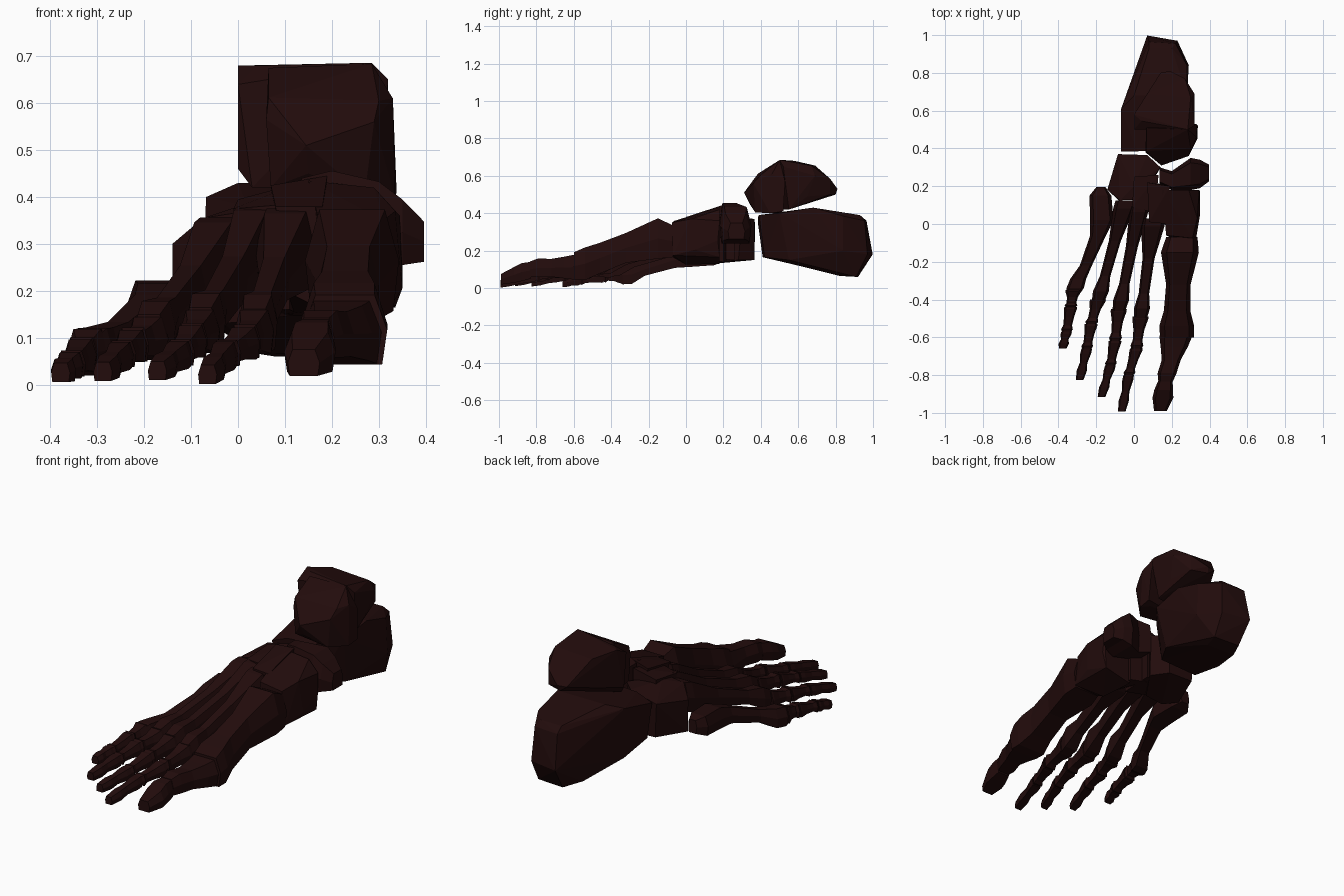
import bpy, bmesh
from mathutils import Vector

cube = bpy.data.objects.get("Cube")
if cube:
    bpy.data.objects.remove(cube, do_unlink=True)

# Single dark bone colour
bone = bpy.data.materials.new("dark_brown_bone")
bone.use_nodes = True
colour = (0.016, 0.0035, 0.0035, 1)
bone.diffuse_color = colour
bsdf = bone.node_tree.nodes["Principled BSDF"]
bsdf.inputs["Base Color"].default_value = colour
bsdf.inputs["Roughness"].default_value = 0.9


def finish(name, bm):
    bmesh.ops.recalc_face_normals(bm, faces=bm.faces)
    mesh = bpy.data.meshes.new(name)
    bm.to_mesh(mesh)
    bm.free()
    mesh.materials.append(bone)
    obj = bpy.data.objects.new(name, mesh)
    bpy.context.collection.objects.link(obj)


def hull(name, points):
    """Faceted block wrapped around a few corner points."""
    bm = bmesh.new()
    for p in points:
        bm.verts.new(p)
    bmesh.ops.convex_hull(bm, input=bm.verts)
    loose = [v for v in bm.verts if not v.link_faces]
    bmesh.ops.delete(bm, geom=loose, context='VERTS')
    bmesh.ops.dissolve_limit(bm, angle_limit=0.06, verts=bm.verts, edges=bm.edges)
    finish(name, bm)


SECTION = [(1, 0), (0.7, 1), (-0.7, 1), (-1, 0), (-0.88, -1), (0.88, -1)]


def loft(name, rings, across=False):
    """Six-sided bone through rings of (x, y, z, half width, half height)."""
    bm = bmesh.new()
    loops = []
    for x, y, z, w, h in rings:
        side = Vector((0, w, 0)) if across else Vector((w, 0, 0))
        loops.append([bm.verts.new(Vector((x, y, z)) + side * a + Vector((0, 0, h * b)))
                      for a, b in SECTION])
    for r0, r1 in zip(loops, loops[1:]):
        for i in range(6):
            j = (i + 1) % 6
            bm.faces.new((r0[i], r0[j], r1[j], r1[i]))
    bm.faces.new(loops[0])
    bm.faces.new(loops[-1])
    finish(name, bm)


def long_bone(name, a, b, size_a, size_b, waist):
    """Bone with flared ends and a narrow shaft; a is the rear end."""
    a, b = Vector(a), Vector(b)
    (wa, ha), (wb, hb) = size_a, size_b
    w, h = min(wa, wb) * waist, min(ha, hb) * waist
    spec = [(0, wa, ha * .95), (.08, wa, ha), (.4, w * 1.15, h * 1.2),
            (.75, w, h), (.9, wb, hb), (1, wb * .8, hb * .8)]
    loft(name, [(*a.lerp(b, t), ww, hh) for t, ww, hh in spec])


# Heel bone
hull("heel_bone", [
    (-.07, .385, .345), (.02, .385, .38), (.18, .39, .39), (-.06, .41, .165),
    (.17, .42, .165), (-.068, .61, .40), (-.055, .60, .13), (.27, .5, .40),
    (.25, .55, .15), (0, .68, .43), (.28, .68, .43), (.28, .84, .385),
    (.29, .84, .2), (.03, .82, .068), (.2, .82, .065), (.08, .92, .06),
    (.23, .91, .06), (.07, .998, .18), (.23, .97, .18), (.08, .965, .36),
    (.22, .955, .36), (.08, .93, .39), (.2, .93, .39)])

# Ankle bone: domed body and forward head
hull("ankle_body", [
    (0, .58, .68), (.285, .50, .686), (.04, .545, .68), (0, .50, .64),
    (.07, .69, .655), (.3, .67, .655), (.32, .69, .60), (.14, .80, .53),
    (.19, .81, .53), (.27, .77, .585), (.18, .80, .50), (.27, .77, .50),
    (.32, .52, .65), (0, .52, .46), (.03, .50, .42), (.3, .55, .42),
    (.06, .65, .49), (.3, .65, .49)])
hull("ankle_head", [
    (.06, .38, .565), (.065, .385, .612), (.145, .31, .51), (.29, .36, .56),
    (.30, .40, .605), (.065, .51, .675), (.285, .50, .684), (.33, .46, .61),
    (.33, .53, .57), (.338, .52, .41), (.335, .45, .40), (.07, .38, .42),
    (.15, .34, .45), (.27, .37, .405), (.08, .49, .40), (.3, .49, .40)])

# Midfoot blocks
loft("navicular_bone", [
    (.135, .255, .36, .045, .08), (.20, .23, .36, .05, .096),
    (.30, .265, .335, .085, .098), (.35, .265, .325, .075, .07),
    (.396, .27, .305, .045, .043)], across=True)
hull("cuboid_bone", [
    (-.14, .18, .30), (-.14, .185, .135), (-.085, .37, .335), (-.075, .365, .155),
    (.07, .365, .37), (.07, .365, .15), (.14, .30, .37), (.13, .28, .15),
    (-.075, .125, .355), (0, .2, .38), (-.08, .125, .128),
    (.02, .13, .37), (.03, .13, .135)])
hull("inner_cuneiform", [
    (.17, -.06, .36), (.31, -.075, .35), (.19, -.07, .165), (.33, -.07, .175),
    (.35, .05, .205), (.335, .03, .37), (.15, .18, .435), (.29, .18, .42),
    (.35, .17, .255), (.345, .18, .36), (.18, .18, .13), (.335, .18, .165),
    (.20, 0, .125), (.30, 0, .165)])
hull("middle_cuneiform", [
    (.08, .01, .38), (.18, .0, .38), (.10, .01, .2), (.18, .0, .16),
    (.07, .22, .425), (.19, .2, .445), (.1, .22, .15), (.19, .2, .14)])
hull("outer_cuneiform", [
    (-.01, .09, .375), (.11, .06, .385), (.01, .10, .16), (.11, .06, .16),
    (.0, .25, .395), (.13, .26, .43), (.03, .25, .15), (.13, .26, .15)])

# Big toe ray
loft("first_metatarsal", [
    (.253, -.07, .25, .083, .085), (.243, -.15, .265, .1, .108),
    (.235, -.32, .215, .065, .08), (.228, -.46, .16, .07, .082),
    (.226, -.54, .13, .092, .087), (.228, -.6, .117, .09, .074)])
loft("big_toe_base", [
    (.222, -.59, .112, .088, .068), (.213, -.65, .11, .072, .058),
    (.197, -.72, .108, .05, .048), (.175, -.79, .108, .05, .05),
    (.167, -.835, .1, .038, .042)])
loft("big_toe_tip", [
    (.166, -.83, .095, .038, .045), (.157, -.88, .085, .05, .048),
    (.153, -.92, .07, .055, .042), (.14, -.99, .047, .034, .028)])

# Outermost metatarsal with its wide, spurred rear end
loft("fifth_metatarsal", [
    (-.175, .195, .175, .025, .035), (-.178, .15, .172, .058, .05),
    (-.17, .02, .165, .062, .052), (-.19, -.06, .15, .042, .042),
    (-.255, -.22, .10, .032, .034), (-.295, -.29, .072, .042, .05),
    (-.312, -.34, .07, .046, .05), (-.318, -.36, .07, .038, .04)])

# Middle metatarsals: rear joint, head, rear size, head size
metatarsals = {
    "second": ((.105, .03, .30), (.035, -.50, .115), (.062, .08), (.042, .058)),
    "third": ((.035, .11, .30), (-.08, -.46, .118), (.05, .085), (.042, .058)),
    "fourth": ((-.042, .125, .28), (-.19, -.41, .105), (.056, .08), (.042, .056)),
}
for label, spec in metatarsals.items():
    long_bone(label + "_metatarsal", *spec, .66)

# Small toes: head joint, two knuckles, tip
toes = {
    "second": [(.035, -.49, .115), (.013, -.66, .09), (-.028, -.80, .065), (-.065, -.993, .022)],
    "third": [(-.08, -.45, .115), (-.10, -.62, .094), (-.125, -.75, .066), (-.172, -.915, .03)],
    "fourth": [(-.19, -.40, .10), (-.227, -.53, .084), (-.25, -.66, .064), (-.288, -.827, .028)],
    "fifth": [(-.32, -.35, .074), (-.335, -.44, .064), (-.357, -.57, .043), (-.378, -.66, .026)],
}
for label, (head, knuckle, end, tip) in toes.items():
    long_bone(label + "_toe_base", head, knuckle, (.042, .046), (.034, .036), .75)
    long_bone(label + "_toe_middle", knuckle, end, (.034, .034), (.031, .028), .75)
    end, tip = Vector(end), Vector(tip)
    loft(label + "_toe_tip", [(*end.lerp(tip, t), w, h) for t, w, h in (
        (0, .028, .027), (.15, .029, .027), (.45, .02, .022),
        (.7, .027, .024), (1, .02, .02))])
